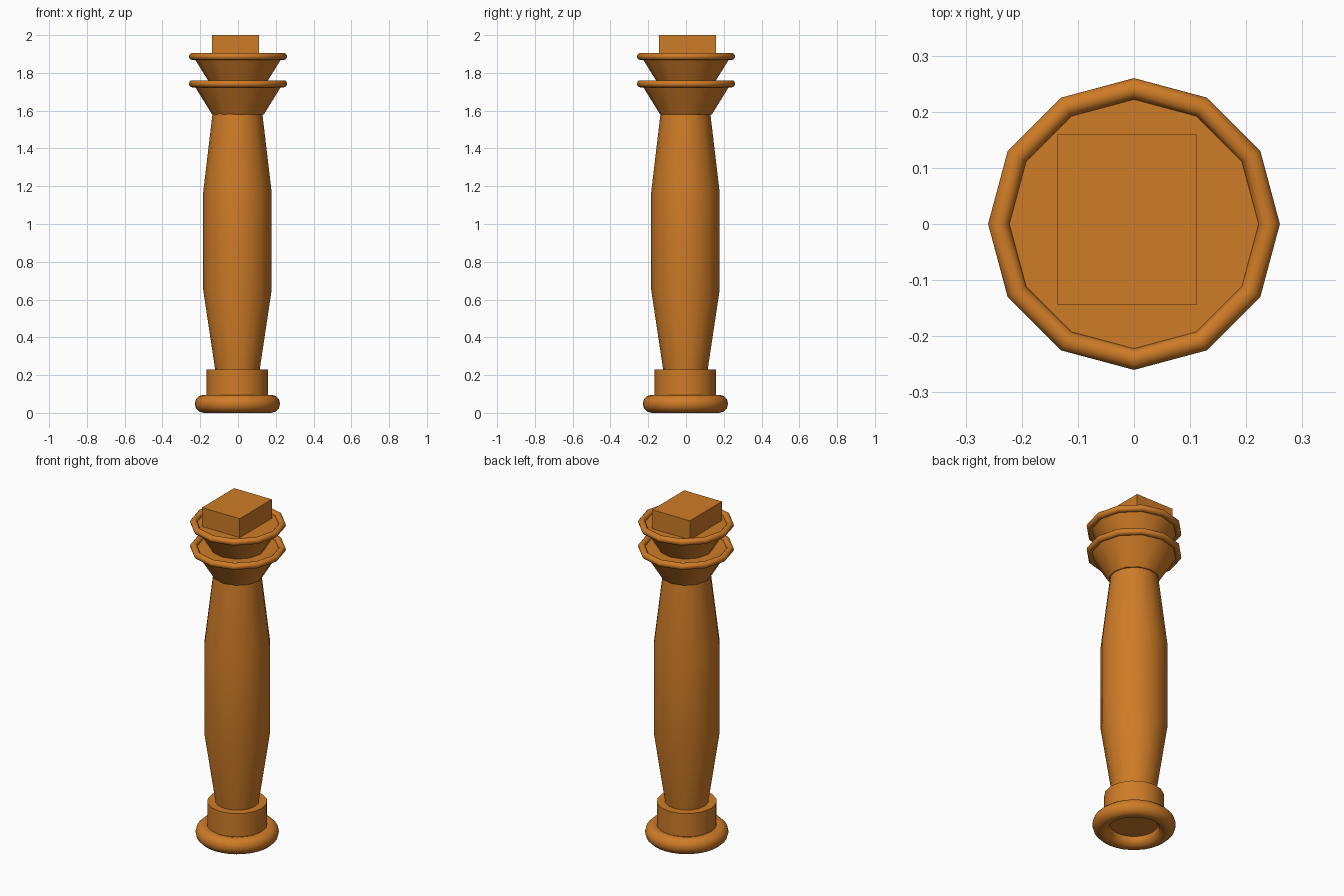
import bpy, bmesh, math

if "Cube" in bpy.data.objects:
    bpy.data.objects.remove(bpy.data.objects["Cube"])

wood = bpy.data.materials.new("warm_orange_wood")
wood.diffuse_color = (0.62, 0.2, 0.02, 1)
wood.use_nodes = True
wood.node_tree.nodes["Principled BSDF"].inputs["Base Color"].default_value = wood.diffuse_color
OFF = -0.003  # shaft and base sit slightly off the collar centre


def finish(ob, name, smooth=True):
    ob.name = name
    ob.data.materials.append(wood)
    if smooth:
        bpy.ops.object.shade_smooth_by_angle(angle=math.radians(40))
    return ob


def lathe(name, profile, sides, off=0.0):
    """Closed solid of revolution from (radius, z) pairs."""
    bm = bmesh.new()
    rings = [[bm.verts.new((off + r * math.cos(2 * math.pi * i / sides),
                            off + r * math.sin(2 * math.pi * i / sides), z))
              for i in range(sides)] for r, z in profile]
    for a, b in zip(rings, rings[1:]):
        for i in range(sides):
            j = (i + 1) % sides
            bm.faces.new((a[i], a[j], b[j], b[i]))
    bm.faces.new(rings[0][::-1])
    bm.faces.new(rings[-1])
    me = bpy.data.meshes.new(name)
    bm.to_mesh(me)
    bm.free()
    ob = bpy.data.objects.new(name, me)
    bpy.context.collection.objects.link(ob)
    bpy.ops.object.select_all(action='DESELECT')
    bpy.context.view_layer.objects.active = ob
    ob.select_set(True)
    return finish(ob, name)


def ring(name, z, major, minor, sides, off=0.0):
    bpy.ops.mesh.primitive_torus_add(location=(off, off, z), major_radius=major,
                                     minor_radius=minor, major_segments=sides,
                                     minor_segments=12)
    return finish(bpy.context.object, name)


# Base: round foot ring and plinth
ring("foot_ring", 0.048, 0.178, 0.048, 32, OFF)
lathe("plinth", [(0.163, 0.05), (0.163, 0.23)], 16, OFF)

# Shaft, thicker in the middle
lathe("shaft", [(0.112, 0.19), (0.181, 0.65), (0.181, 1.17), (0.13, 1.6)], 16, OFF)

# Two flared collars, each with a twelve-sided rim
for label, z in (("lower", 1.742), ("upper", 1.887)):
    lathe(label + "_collar", [(0.137, z - 0.162), (0.237, z)], 12)
    ring(label + "_rim", z, 0.241, 0.019, 12)

# Square block on top
bpy.ops.mesh.primitive_cube_add(size=1, location=(-0.0125, 0.008, 1.94))
block = bpy.context.object
block.scale = (0.249, 0.303, 0.12)
finish(block, "top_block", smooth=False)
